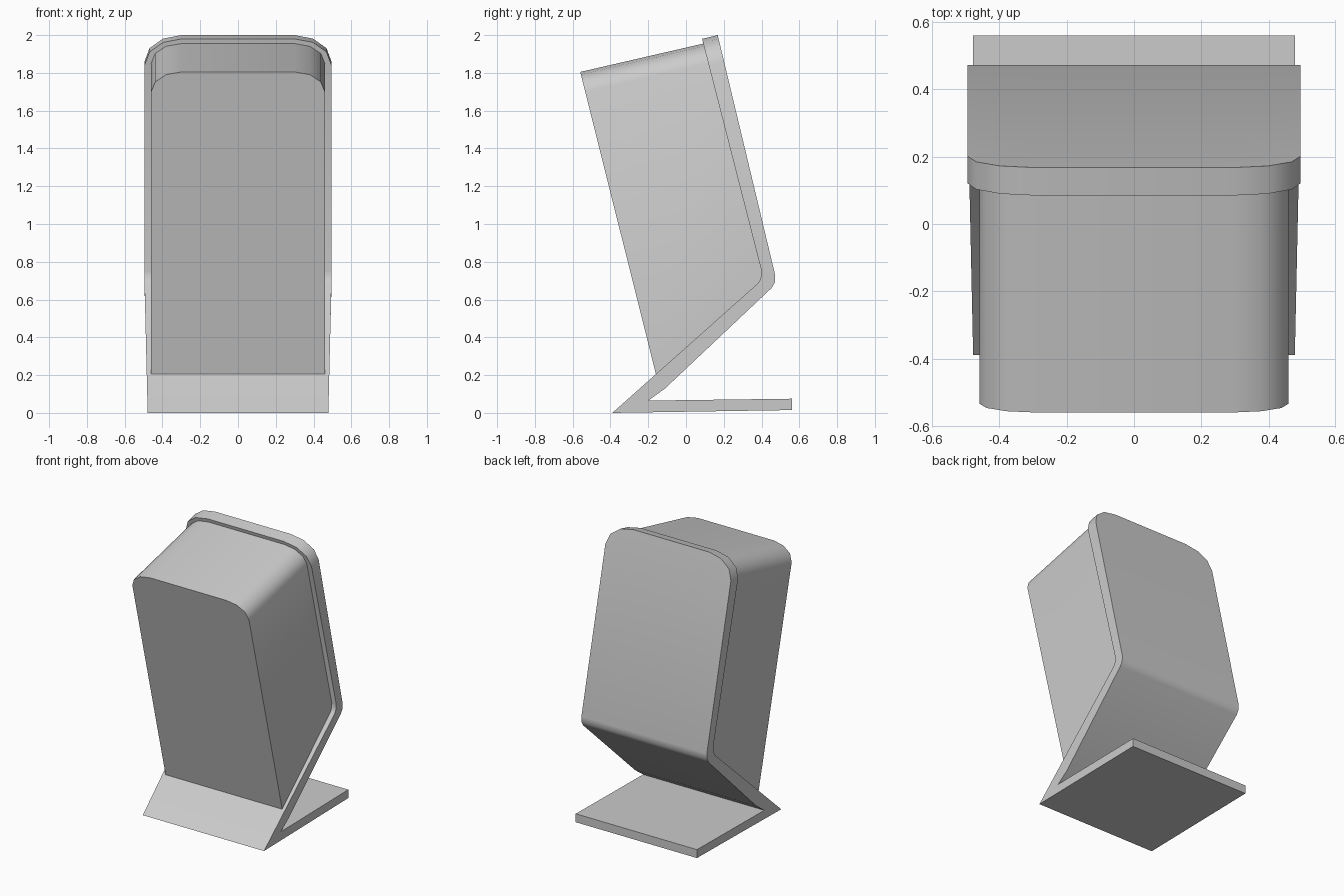
import bpy, bmesh, math

cube = bpy.data.objects.get("Cube")
if cube:
    bpy.data.objects.remove(cube)

grey = bpy.data.materials.new("light grey")
grey.use_nodes = True
colour = (0.6, 0.6, 0.6, 1)
grey.diffuse_color = colour
grey.node_tree.nodes["Principled BSDF"].inputs["Base Color"].default_value = colour


def slab(name, profile, half, flat, depth, taper=1.0):
    """Loft a (y, z) profile across x; its first two points form the rounded top.

    half: half width, flat: half width of the level top, depth: corner drop,
    taper: width factor for the low points.
    """
    angles = [math.radians(a) for a in (0, 30, 60, 90)]
    right = [(flat + (half - flat) * math.sin(a), depth * (1 - math.cos(a))) for a in angles]
    stations = [(-x, d) for x, d in reversed(right)] + right
    # each top point slides down along its own long side
    neighbours = {0: profile[-1], 1: profile[2]}
    bm = bmesh.new()
    rings = []
    for x, drop in stations:
        ring = []
        for i, (y, z) in enumerate(profile):
            px = x * taper if z < 0.2 else x
            if i in neighbours:
                ny, nz = neighbours[i]
                t = drop / (z - nz)
                y, z = y + (ny - y) * t, z - drop
            ring.append(bm.verts.new((px, y, z)))
        rings.append(ring)
    n = len(profile)
    for a, b in zip(rings, rings[1:]):
        for i in range(n):
            j = (i + 1) % n
            bm.faces.new((a[i], a[j], b[j], b[i]))
    bm.faces.new(rings[0])
    bm.faces.new(rings[-1])
    bmesh.ops.recalc_face_normals(bm, faces=bm.faces)
    mesh = bpy.data.meshes.new(name)
    bm.to_mesh(mesh)
    bm.free()
    mesh.materials.append(grey)
    obj = bpy.data.objects.new(name, mesh)
    bpy.context.collection.objects.link(obj)
    bpy.ops.object.select_all(action='DESELECT')
    obj.select_set(True)
    bpy.context.view_layer.objects.active = obj
    bpy.ops.object.shade_smooth_by_angle(angle=math.radians(40))
    return obj


# Bent plate: backrest, underside and flat foot in one strip
slab("bent_stand",
     [(0.085, 1.98), (0.168, 2.0),
      (0.472, 0.73), (0.47, 0.69), (0.452, 0.66),
      (-0.11, 0.13), (-0.2, 0.065),
      (0.56, 0.075), (0.56, 0.015), (-0.39, 0.0),
      (0.382, 0.687), (0.395, 0.71), (0.4, 0.75)],
     half=0.495, flat=0.3, depth=0.14, taper=0.966)

# Main block resting in the bent plate, its back sunk slightly into it
slab("main_body",
     [(-0.56, 1.805), (0.1, 1.957),
      (0.405, 0.75), (0.388, 0.685), (-0.158, 0.2)],
     half=0.46, flat=0.3, depth=0.105)
